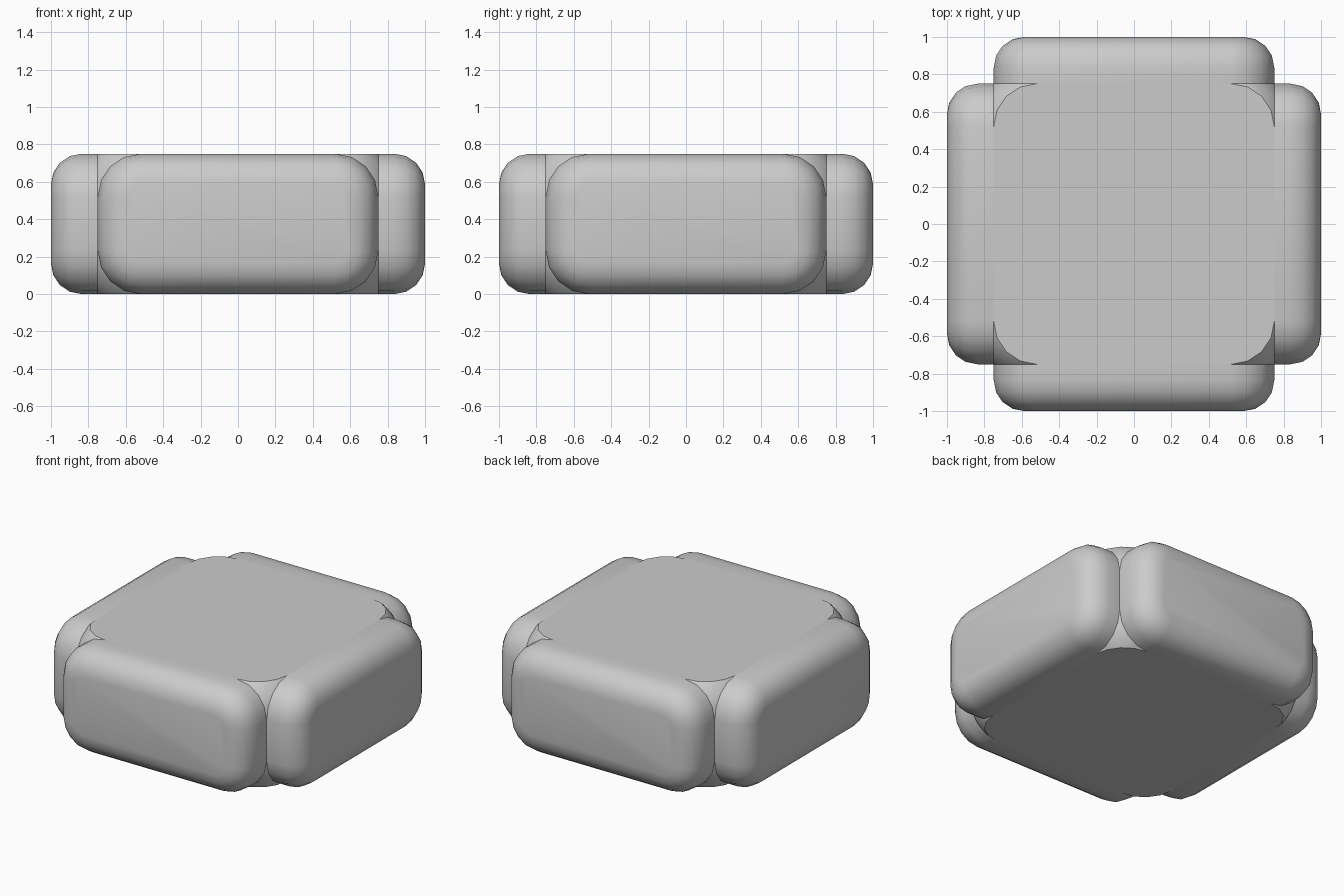
import bpy, bmesh, math
from itertools import permutations, product
from mathutils import Matrix, Vector

if "Cube" in bpy.data.objects:
    bpy.data.objects.remove(bpy.data.objects["Cube"])

W, H, L = 0.75, 0.375, 1.0     # half width, half height, half length
R, E, SEG = 0.23, 0.163, 4     # side edge radius, end edge radius, segments


def finish(bm, name):
    bmesh.ops.translate(bm, verts=bm.verts, vec=(0, 0, H))
    me = bpy.data.meshes.new(name)
    bm.to_mesh(me)
    bm.free()
    ob = bpy.data.objects.new(name, me)
    bpy.context.collection.objects.link(ob)
    bpy.ops.object.select_all(action='DESELECT')
    ob.select_set(True)
    bpy.context.view_layer.objects.active = ob
    bpy.ops.object.shade_smooth_by_angle(angle=math.radians(30))


# Rounded-rectangle ring in the plane at x, shrunk inwards by inset
def ring(bm, x, inset):
    r, verts = R - inset, []
    for q, (sy, sz) in enumerate(((1, 1), (-1, 1), (-1, -1), (1, -1))):
        for k in range(SEG + 1):
            a = math.pi / 2 * (q + k / SEG)
            verts.append(bm.verts.new((x, sy * (W - R) + r * math.cos(a),
                                       sz * (H - R) + r * math.sin(a))))
    return verts


# Side pad: constant section from the core, then a tighter rounded outer end
def side_pad(name, turn):
    bm = bmesh.new()
    rings = [ring(bm, W, 0)]
    for k in range(SEG + 1):
        a = math.pi / 2 * k / SEG
        rings.append(ring(bm, L - E + E * math.sin(a), E * (1 - math.cos(a))))
    for lower, upper in zip(rings, rings[1:]):
        n = len(lower)
        for i in range(n):
            j = (i + 1) % n
            bm.faces.new((lower[i], lower[j], upper[j], upper[i]))
    bm.faces.new(rings[-1])
    bmesh.ops.transform(bm, matrix=Matrix.Rotation(turn, 4, 'Z'), verts=bm.verts)
    finish(bm, name)


for i, name in enumerate(("right_pad", "back_pad", "left_pad", "front_pad")):
    side_pad(name, i * math.pi / 2)

# Core: box whose corners are cut by spheres meeting the pads' rounded profiles
corner = set()
for k in range(SEG + 1):
    a = math.pi / 2 * k / SEG
    corner.update(permutations((1.0, round(math.cos(a), 5), round(math.sin(a), 5))))
for d in ((1, 1, 1), (1, 1, 0.6), (1, 0.75, 0.75)):
    corner.update(permutations(Vector(d).normalized() * math.sqrt(2)))

bm = bmesh.new()
for sx, sy, sz in product((-1, 1), repeat=3):
    for x, y, z in corner:
        bm.verts.new((sx * (W - R + R * x), sy * (W - R + R * y), sz * (H - R + R * z)))
bmesh.ops.remove_doubles(bm, verts=bm.verts, dist=1e-4)
bmesh.ops.convex_hull(bm, input=bm.verts[:])
bmesh.ops.recalc_face_normals(bm, faces=bm.faces)
# Open the four sides covered by the pads
hidden = [f for f in bm.faces if max(abs(f.normal.x), abs(f.normal.y)) > 0.999]
bmesh.ops.delete(bm, geom=hidden, context='FACES')
finish(bm, "core")
